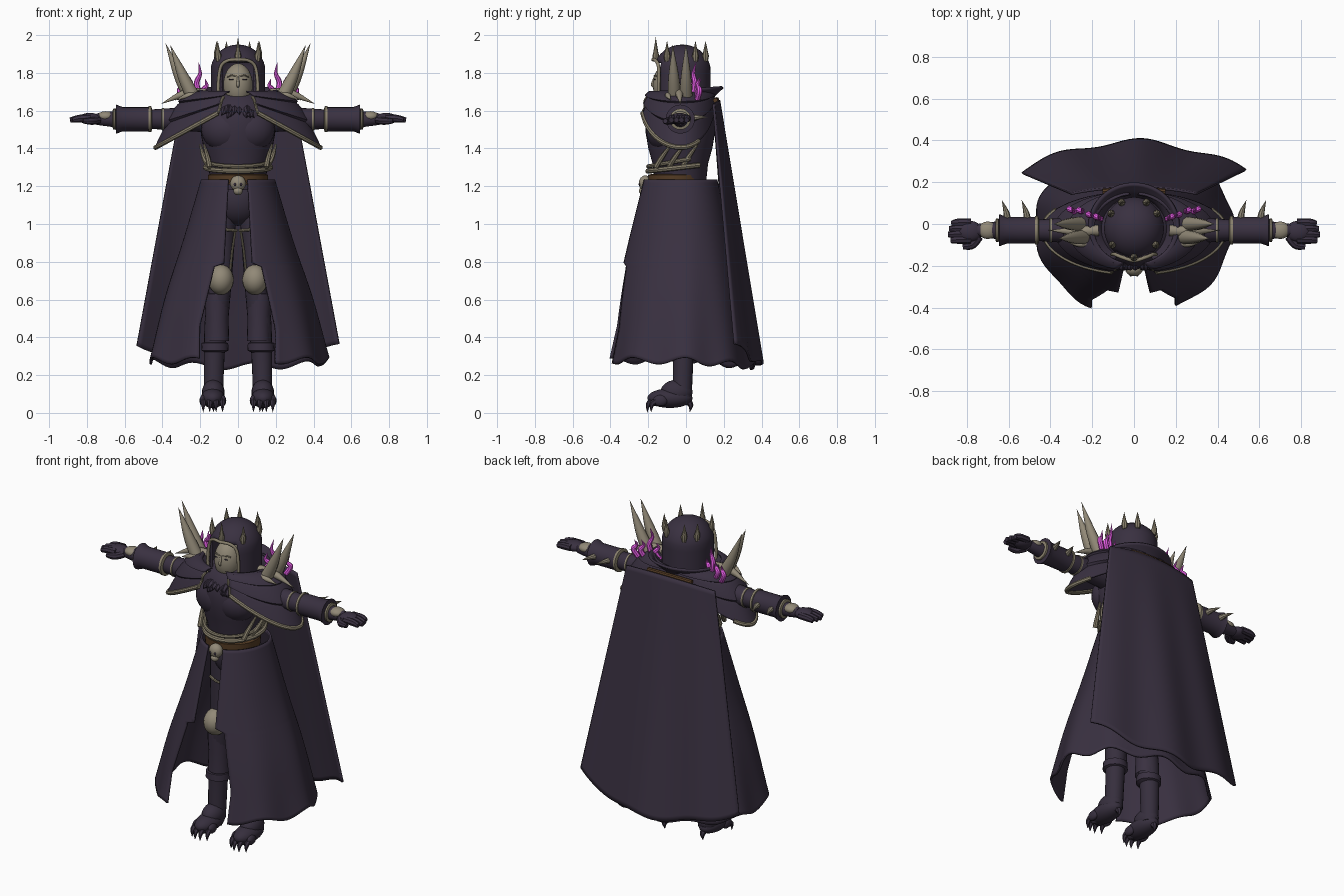
import bpy, bmesh, math, random
from math import sin, cos, pi, asin, radians
from mathutils import Vector

random.seed(4)
if "Cube" in bpy.data.objects:
    bpy.data.objects.remove(bpy.data.objects["Cube"])
parts = []


def material(name, rgb):
    m = bpy.data.materials.new(name)
    m.use_nodes = True
    m.diffuse_color = (*rgb, 1)
    m.node_tree.nodes["Principled BSDF"].inputs["Base Color"].default_value = (*rgb, 1)
    return m


cloth = material("dusky violet cloth", (0.041, 0.030, 0.052))
leather = material("dark leather", (0.037, 0.028, 0.047))
bone = material("old bone", (0.285, 0.25, 0.185))
trim = material("tarnished trim", (0.25, 0.217, 0.15))
brown = material("brown belt", (0.09, 0.045, 0.018))
flame = material("magenta flame", (0.8, 0.11, 0.8))


def surface(name, f, nu, nv, mat, thick=0.0, closed=False):
    """Grid of quads over f(u, v); closed joins the u ends."""
    bm = bmesh.new()
    cols = nu if closed else nu + 1
    rows = [[bm.verts.new(f(i / nu, j / nv)) for i in range(cols)] for j in range(nv + 1)]
    for a, b in zip(rows, rows[1:]):
        for i in range(nu):
            k = (i + 1) % cols
            bm.faces.new((a[i], a[k], b[k], b[i]))
    bmesh.ops.remove_doubles(bm, verts=bm.verts, dist=0.0002)
    bmesh.ops.recalc_face_normals(bm, faces=bm.faces)
    me = bpy.data.meshes.new(name)
    bm.to_mesh(me)
    bm.free()
    ob = bpy.data.objects.new(name, me)
    bpy.context.collection.objects.link(ob)
    me.materials.append(mat)
    if thick:
        mod = ob.modifiers.new("thickness", "SOLIDIFY")
        mod.thickness, mod.offset = thick, 0
    parts.append(ob)
    return ob


def ease(vals, t):
    """Catmull-Rom value along a list of numbers or vectors."""
    n = len(vals) - 1
    i = min(int(t * n), n - 1)
    x = t * n - i
    b, c = vals[i], vals[i + 1]
    a = vals[i - 1] if i else b * 2 - c
    d = vals[i + 2] if i + 2 <= n else c * 2 - b
    return b + (c - a) * (x / 2) + (a * 2 - b * 5 + c * 4 - d) * (x * x / 2) + (b * 3 - a - c * 3 + d) * (x ** 3 / 2)


def tube(name, pts, radii, mat, sides=12, smooth=True):
    pts = [Vector(p) for p in pts]
    spans = [max(p[k] for p in pts) - min(p[k] for p in pts) for k in range(3)]
    ref = Vector([float(k == spans.index(min(spans))) for k in range(3)])
    n = (len(pts) - 1) * (6 if smooth else 1)
    path = [ease(pts, i / n) if smooth else pts[i] for i in range(n + 1)]
    rad = [max(ease(radii, i / n), 0) if smooth else radii[i] for i in range(n + 1)]
    tan = [(path[min(i + 1, n)] - path[max(i - 1, 0)]).normalized() for i in range(n + 1)]
    ring = list(zip(path, tan, rad))
    ring = [(path[0], tan[0], 0)] + ring + [(path[-1], tan[-1], 0)]

    def f(u, v):
        p, t, r = ring[round(v * (n + 2))]
        a = t.cross(ref).normalized()
        return p + (a * cos(u * 2 * pi) + t.cross(a) * sin(u * 2 * pi)) * r
    return surface(name, f, sides, n + 2, mat, closed=True)


def lathe(name, prof, mat, y=0.0, sy=1.0, x=0.0, sides=40):
    def f(u, v):
        r, z = prof[round(v * (len(prof) - 1))]
        return Vector((x + r * cos(u * 2 * pi), y + sy * r * sin(u * 2 * pi), z))
    return surface(name, f, sides, len(prof) - 1, mat, closed=True)


def ball(name, c, r, mat, nu=20, nv=12):
    return surface(name, lambda u, v: Vector((c[0] + r[0] * sin(v * pi) * cos(u * 2 * pi),
                   c[1] + r[1] * sin(v * pi) * sin(u * 2 * pi), c[2] + r[2] * cos(v * pi))), nu, nv, mat, closed=True)


def mix(a, b, t):
    return a + (b - a) * t


# Hood with face opening
dome = [(0.13, 1.6)] + [(0.143, 1.65 + 0.03 * i) for i in range(6)]
dome += [(0.145 * cos(i * pi / 18), 1.81 + 0.14 * sin(i * pi / 18)) for i in range(1, 10)]
hood = lathe("hood", dome, cloth, -0.02, 1.04, sides=56)
bm = bmesh.new()
bm.from_mesh(hood.data)
gone = [f for f in bm.faces if f.calc_center_median().y < 0 and abs(f.calc_center_median().x) < 0.092
        and f.calc_center_median().z < 1.86]
bmesh.ops.delete(bm, geom=gone, context="FACES")
bm.to_mesh(hood.data)
bm.free()
hood.modifiers.new("thickness", "SOLIDIFY").thickness = 0.012
half = [(0.1, -0.145, 1.64), (0.105, -0.145, 1.73), (0.092, -0.145, 1.83), (0.055, -0.16, 1.865)]
tube("hood_rim", half + [(0, -0.175, 1.87)] + [(-x, y, z) for x, y, z in half[::-1]], [0.009] * 9, trim)

# Mask
ball("mask", (0, -0.095, 1.735), (0.078, 0.08, 0.115), bone, 28, 18)
tube("nose", [(0, -0.165, 1.78), (0, -0.177, 1.74), (0, -0.172, 1.725)], [0.005, 0.008, 0.006], bone)
for s in (1, -1):
    ball("eye_slit", (s * 0.034, -0.165, 1.765), (0.015, 0.004, 0.003), leather)
    tube("brow", [(s * 0.01, -0.17, 1.783), (s * 0.035, -0.163, 1.787), (s * 0.056, -0.146, 1.778)], [0.003, 0.004, 0.003], bone)

# Crown spikes
for deg in (-90, -35, 30, 62, 118, 150, 215):
    x, y = 0.127 * cos(radians(deg)), -0.02 + 0.14 * sin(radians(deg))
    top = 1.99 if deg == -90 else 1.97
    tube("crown_spike", [(x, y, 1.86), (x, y, 1.89), (x * 1.03, y, 1.91), (x * 1.03, y, top)],
         [0.012, 0.018, 0.013, 0], trim, 8, False)


# Torso and neck fur
lathe("torso", [(0.14, 1.18), (0.15, 1.25), (0.158, 1.32), (0.182, 1.4), (0.197, 1.48), (0.2, 1.54), (0.19, 1.61),
                (0.15, 1.67), (0.1, 1.7), (0, 1.7)], cloth, -0.03, 0.93)
ball("pelvis", (0, -0.02, 1.13), (0.14, 0.12, 0.14), leather)
for s in (1, -1):
    ball("chest_plate", (s * 0.06, -0.11, 1.5), (0.135, 0.103, 0.12), cloth)
for i in range(12):
    x = random.uniform(-0.08, 0.08)
    z = 1.605 - random.uniform(0, 0.03)
    tube("neck_fur", [(x, -0.18, z + 0.015), (x * 1.1, -0.21, z), (x * 1.3, -0.213, z - 0.02)], [0.018, 0.014, 0], cloth, 6)

# Waist bones, belt and skull buckle
lathe("belt", [(0.14, 1.21), (0.158, 1.21), (0.16, 1.26), (0.14, 1.265)], brown, -0.05, 0.95)


def waist_hoop(name, z, sag, r, rad, span):
    pts = [(r * sin(a), -0.03 - r * cos(a), z - sag * cos(a)) for a in [span * (i / 6 - 1) for i in range(13)]]
    tube(name, pts, [rad] * 13, trim, 8)


waist_hoop("lower_waist_bone", 1.3, 0.02, 0.172, 0.014, 2.2)
waist_hoop("upper_waist_bone", 1.335, 0.03, 0.17, 0.011, 1.9)
for s in (1, -1):
    for k in range(3):
        y = -0.13 + k * 0.07
        w = 0.2 - 0.02 * abs(k - 1)
        tube("side_rib", [(s * 0.15, y - 0.03, 1.3), (s * (w - 0.02), y, 1.35), (s * w, y + 0.05, 1.42)],
             [0.014, 0.013, 0.006], trim, 8)
ball("skull_buckle", (0, -0.215, 1.215), (0.042, 0.035, 0.042), bone)
ball("skull_jaw", (0, -0.225, 1.175), (0.025, 0.024, 0.022), bone)
for s in (1, -1):
    ball("skull_eye", (s * 0.016, -0.246, 1.21), (0.007, 0.005, 0.008), leather, 10, 8)


# Open fronted skirt
def skirt(u, v):
    rx = ease([0.19, 0.285, 0.39, 0.47], v)
    front = ease([0.225, 0.305, 0.375, 0.435], v)
    back = ease([0.16, 0.23, 0.3, 0.36], v)
    gap = mix(0.05, 0.075, v / 0.48) if v < 0.48 else mix(0.125, 0.2, min(1, (v - 0.48) * 3))
    a0 = asin(gap / rx)
    a = mix(a0, 2 * pi - a0, u)
    c = cos(a)
    wave = sin(a * 9) * v * v
    hem = 0.275 - 0.03 * max(0, -c) + 0.018 * wave
    k = 1 + 0.018 * wave
    return Vector((rx * sin(a) * k, -(front if c > 0 else back) * c * k, mix(1.235, hem, v)))


surface("skirt", skirt, 90, 50, cloth, 0.012)


# Cape
def cape(u, v):
    w = 2 * u - 1
    y = mix(0.175, 0.392, v) - w * w * mix(0.03, 0.14, v) + 0.014 * v * sin(w * 8 + 1)
    hem = 0.36 - 0.1 * (1 - w * w) + 0.012 * sin(w * 9)
    return Vector((w * mix(0.3, 0.535, v), y, mix(1.635 + 0.02 * (1 - w * w), hem, v)))


surface("cape", cape, 50, 50, cloth, 0.012)
tube("cape_cord", [cape(0.25 + i / 12, 0) + Vector((0, -0.012, 0.004)) for i in range(7)], [0.013] * 7, brown, 8)


# Collar
def collar(u, v):
    a = mix(radians(28), radians(332), u)
    r = ease([0.15, 0.165, 0.215], v)
    return Vector((r * sin(a), -0.01 - r * 0.95 * cos(a), mix(1.63, 1.725, v) - 0.03 * (1 + cos(a)) / 2))


surface("collar", collar, 48, 10, cloth, 0.014)

for s in (1, -1):
    # Layered shoulder mantle with bone trim
    def mantle(u, v):
        a = mix(radians(-76), radians(85), u)
        lame = 0.016 * ((v * 2.999) % 1)
        r = mix(0.19, 0.42, v ** 0.7) + lame
        ry = mix(0.165, 0.195 if a < 0 else 0.16, v ** 0.7) + lame
        hem = 1.405 + 0.24 * (1 - cos(a))
        return Vector((s * r * cos(a), -0.025 + ry * sin(a), mix(1.7, hem, v ** 1.6)))
    surface("shoulder_mantle", mantle, 32, 30, cloth, 0.01)
    tube("mantle_trim", [mantle(i / 18, 1) for i in range(13)], [0.013] * 13, trim, 8)
    tube("mantle_front_trim", [mantle(0, i / 5) for i in range(2, 6)], [0.008] * 4, trim, 8)

    # Shoulder horns and flames
    for pts, rad in (([(0.21, -0.06, 1.62), (0.29, -0.065, 1.78), (0.36, -0.07, 1.95)], [0.04, 0.029, 0]),
                     ([(0.23, 0.0, 1.63), (0.31, 0.0, 1.78), (0.385, 0.0, 1.96)], [0.038, 0.028, 0]),
                     ([(0.17, -0.03, 1.69), (0.28, -0.035, 1.69), (0.41, -0.03, 1.635)], [0.028, 0.022, 0]),
                     ([(0.18, -0.08, 1.67), (0.26, -0.095, 1.68), (0.33, -0.08, 1.655)], [0.022, 0.016, 0])):
        tube("shoulder_horn", [(s * x, y, z) for x, y, z in pts], rad, bone, 10)
    ball("horn_root", (s * 0.23, -0.03, 1.665), (0.055, 0.06, 0.03), bone)
    for x, y, h in ((0.195, 0.035, 0.18), (0.16, 0.025, 0.09), (0.24, 0.055, 0.1), (0.285, 0.06, 0.09)):
        tube("flame", [(s * x, y, 1.66), (s * (x + 0.024), y + 0.012, 1.67 + h * 0.4),
                       (s * (x + 0.006), y + 0.004, 1.67 + h * 0.7), (s * (x + 0.014), y + 0.02, 1.68 + h)],
             [0.015, 0.015, 0.01, 0], flame, 8)

    # Arm, gauntlet and hand
    def along(name, stations, mat):
        tube(name, [(s * x, -0.03, 1.555) for x, r in stations], [r for x, r in stations], mat, 20, False)
    along("arm", [(0.15, 0.07), (0.3, 0.062), (0.48, 0.05), (0.66, 0.042), (0.75, 0.03)], cloth)
    along("elbow_ring", [(0.39, 0.05), (0.393, 0.059), (0.403, 0.059), (0.406, 0.05)], trim)
    along("gauntlet", [(0.465, 0.056), (0.47, 0.064), (0.61, 0.064), (0.645, 0.077), (0.648, 0.05)], cloth)
    along("gauntlet_ring", [(0.455, 0.055), (0.46, 0.069), (0.473, 0.069), (0.478, 0.055)], trim)
    along("wrist_ring", [(0.648, 0.045), (0.65, 0.056), (0.66, 0.056), (0.664, 0.045)], trim)
    for x in (0.51, 0.605):
        tube("gauntlet_spike", [(s * x, 0.02, 1.56), (s * (x + 0.008), 0.06, 1.565), (s * (x + 0.028), 0.115, 1.565)],
             [0.018, 0.013, 0], bone, 8)
    ball("hand_plate", (s * 0.7, -0.03, 1.57), (0.045, 0.042, 0.027), bone)
    ball("palm", (s * 0.785, -0.035, 1.558), (0.06, 0.05, 0.03), cloth)
    for k in range(4):
        y = -0.075 + k * 0.027
        tip = 0.892 - 0.012 * abs(k - 1.3)
        tube("finger", [(s * 0.78, y, 1.56), (s * 0.84, y, 1.558), (s * tip, y - 0.003, 1.55)], [0.02, 0.02, 0.014], cloth, 8)
    tube("thumb", [(s * 0.74, -0.06, 1.55), (s * 0.775, -0.1, 1.545), (s * 0.82, -0.11, 1.545)], [0.02, 0.02, 0.013], cloth, 8)

    # Leg, knee guard and boot
    tube("leg", [(s * 0.08, -0.02, 1.2), (s * 0.085, -0.03, 0.95), (s * 0.09, -0.04, 0.72), (s * 0.113, -0.02, 0.5),
                 (s * 0.125, -0.015, 0.32), (s * 0.13, -0.02, 0.08)], [0.08, 0.07, 0.058, 0.062, 0.055, 0.05], leather, 20)
    ball("knee_guard", (s * 0.09, -0.085, 0.705), (0.068, 0.078, 0.08), bone)
    tube("thigh_trim", [(s * 0.005, -0.105, 0.965), (s * 0.06, -0.118, 0.97), (s * 0.12, -0.1, 0.98)], [0.008] * 3, trim, 8)
    tube("thigh_strap", [(s * 0.015, -0.09, 0.96), (s * 0.03, -0.085, 0.86), (s * 0.04, -0.085, 0.76)], [0.006] * 3, trim, 8)
    lathe("boot_top", [(0.05, 0.635), (0.066, 0.63), (0.066, 0.58), (0.06, 0.5), (0.063, 0.38)], cloth, -0.025, 1.0, s * 0.11, 20)
    lathe("boot_cuff", [(0.05, 0.375), (0.07, 0.37), (0.072, 0.33), (0.05, 0.32)], cloth, -0.018, 0.95, s * 0.122, 20)
    ball("foot", (s * 0.133, -0.085, 0.078), (0.064, 0.12, 0.052), leather)
    ball("instep", (s * 0.131, -0.05, 0.11), (0.06, 0.085, 0.065), leather)
    for k in range(4):
        x = s * (0.133 + (k - 1.5) * 0.034)
        y = -0.165 + 0.02 * abs(k - 1.5)
        ball("toe", (x, y, 0.065), (0.02, 0.04, 0.03), leather, 12, 8)
        tube("toe_claw", [(x, y - 0.02, 0.065), (x, y - 0.045, 0.045), (x, y - 0.05, 0.002)], [0.016, 0.013, 0], leather, 6)
    tube("heel_claw", [(s * 0.13, 0.01, 0.06), (s * 0.13, 0.025, 0.04), (s * 0.13, 0.02, 0.004)], [0.02, 0.014, 0], leather, 6)

# Smooth shading with sharp edges kept
bpy.ops.object.select_all(action="DESELECT")
for ob in parts:
    ob.select_set(True)
bpy.context.view_layer.objects.active = parts[0]
bpy.ops.object.shade_smooth_by_angle(angle=radians(42))
